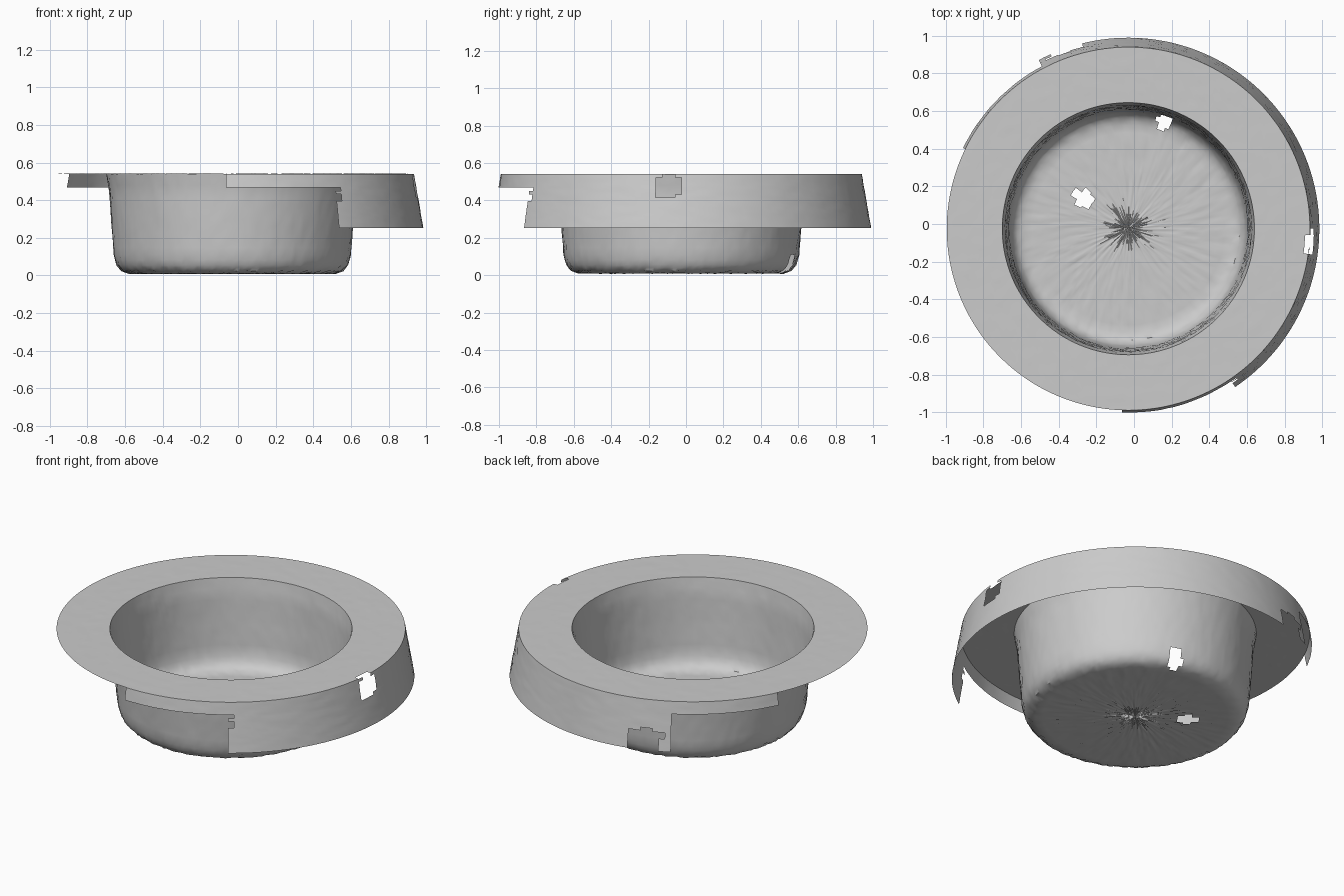
import bpy, bmesh, math, random

random.seed(4)
cube = bpy.data.objects.get("Cube")
if cube:
    bpy.data.objects.remove(cube, do_unlink=True)

CX, CY, TOP = -0.03, -0.025, 0.54   # shared axis and rim height
SEGMENTS = 180

grey = bpy.data.materials.new("plain grey")
grey.use_nodes = True
COLOUR = (0.6, 0.6, 0.6, 1)
grey.diffuse_color = COLOUR
grey.node_tree.nodes["Principled BSDF"].inputs["Base Color"].default_value = COLOUR


def lerp_path(points, steps):
    """Subdivide each span of a radius/height profile."""
    path = [points[0]]
    for a, b, n in zip(points, points[1:], steps):
        path += [(a[0] + (b[0] - a[0]) * i / n, a[1] + (b[1] - a[1]) * i / n)
                 for i in range(1, n + 1)]
    return path


def revolve(name, path, missing, noise):
    """Turn a profile into a thin shell, leaving out the missing areas."""
    bm = bmesh.new()
    rings = []
    for k, (r, z) in enumerate(path):
        ring = []
        for i in range(SEGMENTS):
            a = math.tau * i / SEGMENTS
            inner = 0 < k < len(path) - 1
            dr, dz = [random.uniform(-n, n) if inner else 0 for n in noise]
            ring.append(bm.verts.new((CX + (r + dr) * math.cos(a),
                                      CY + (r + dr) * math.sin(a), z + dz)))
        rings.append(ring)
    for low, high in zip(rings, rings[1:]):
        for i in range(SEGMENTS):
            j = (i + 1) % SEGMENTS
            bm.faces.new((low[i], low[j], high[j], high[i]))
    bmesh.ops.remove_doubles(bm, verts=bm.verts, dist=0.0001)
    gone = []
    for f in bm.faces:
        c = f.calc_center_median()
        angle = math.degrees(math.atan2(c.y - CY, c.x - CX))
        if missing(c, angle):
            gone.append(f)
    bmesh.ops.delete(bm, geom=gone, context='FACES')
    mesh = bpy.data.meshes.new(name)
    bm.to_mesh(mesh)
    bm.free()
    obj = bpy.data.objects.new(name, mesh)
    bpy.context.collection.objects.link(obj)
    mesh.materials.append(grey)
    bpy.ops.object.select_all(action='DESELECT')
    obj.select_set(True)
    bpy.context.view_layer.objects.active = obj
    bpy.ops.object.shade_smooth_by_angle(angle=math.radians(40))


def bowl_holes(c, angle):
    return (math.hypot(c.x + 0.27, c.y - 0.135) < 0.052
            or (math.hypot(c.x - 0.16, c.y - 0.54) < 0.04 and c.z < 0.12))


def rim_hole(c, angle):
    return abs(angle + 5) < 2.5 and c.x > 0.90


def skirt_gaps(c, angle):
    # full depth on one side, a short flap at each end, nothing beyond
    if -55 < angle < 118:
        side_hole = ((angle + 4.5) / 4.5) ** 2 + ((c.z - 0.475) / 0.065) ** 2 < 1
        edge_notch = abs(angle - 109.5) < 5.5 and c.z < 0.38 - 0.004 * abs(angle - 110)
        return side_hole or edge_notch
    return not (-92 < angle < 154) or c.z < 0.467


# deep bowl: flat floor, rounded corner, slightly flared wall
bowl = lerp_path([(0, 0.012), (0.55, 0.01), (0.59, 0.025), (0.615, 0.055),
                  (0.63, 0.11), (0.645, 0.3), (0.655, 0.45), (0.67, TOP)],
                 [14, 2, 2, 2, 5, 4, 3])
revolve("bowl", bowl, bowl_holes, (0.0015, 0.003))

# wide flat rim
revolve("rim", lerp_path([(0.67, TOP), (0.965, TOP)], [12]), rim_hole, (0.001, 0.0008))

# flared skirt hanging from the rim edge
revolve("skirt", lerp_path([(0.965, TOP), (1.015, 0.252)], [16]), skirt_gaps, (0.001, 0))
